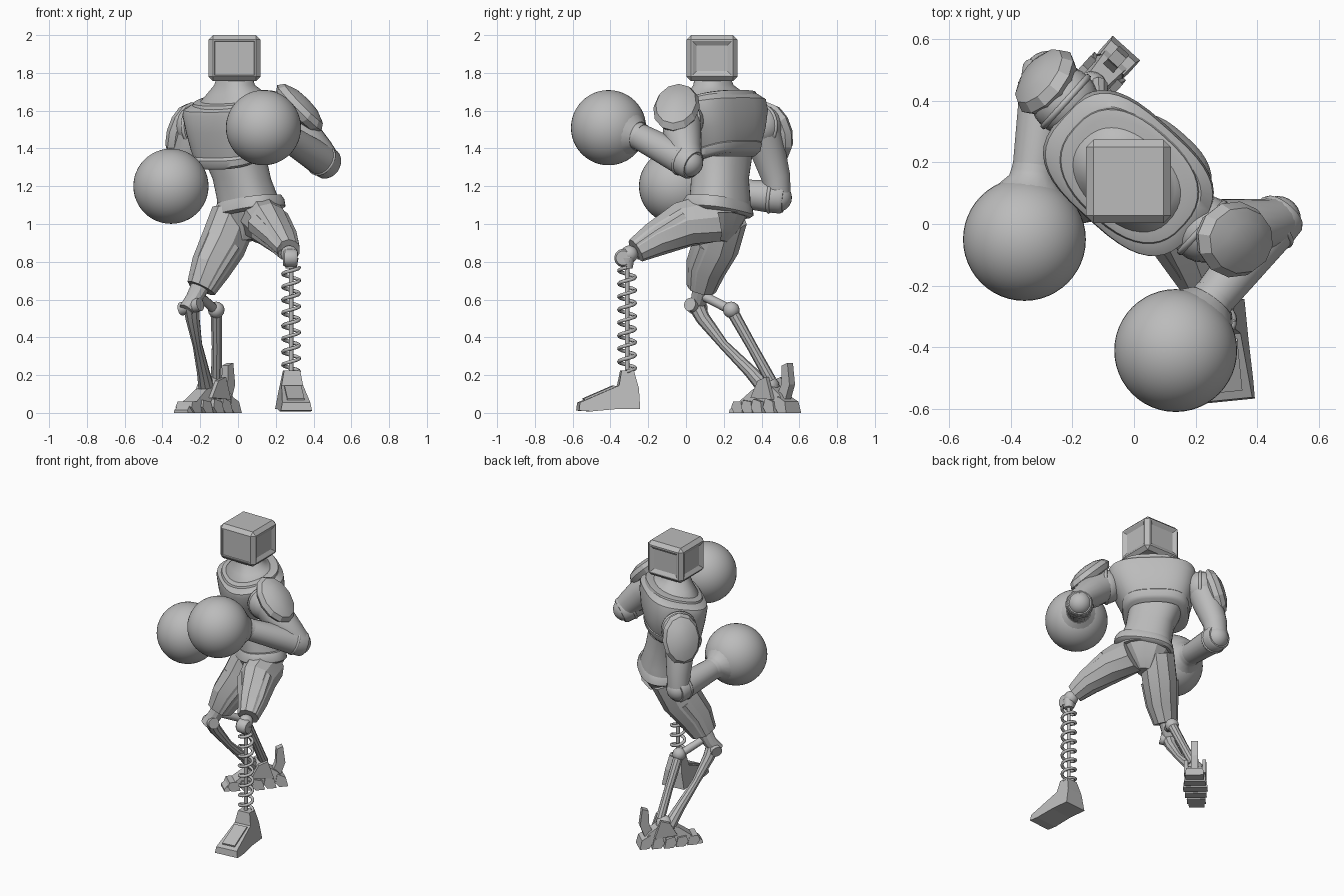
import bpy, bmesh, math
from mathutils import Vector, Matrix

if "Cube" in bpy.data.objects:
    bpy.data.objects.remove(bpy.data.objects["Cube"])

grey = bpy.data.materials.new("plain_grey")
grey.use_nodes = True
COLOR = (0.5, 0.5, 0.5, 1)
grey.diffuse_color = COLOR
grey.node_tree.nodes["Principled BSDF"].inputs["Base Color"].default_value = COLOR

YAW = math.radians(-42)          # the body is turned to its right
U = Vector((math.cos(YAW), math.sin(YAW), 0))     # towards its left shoulder
V = Vector((-math.sin(YAW), math.cos(YAW), 0))    # towards its back


def finish(name, bm, angle=30):
    bmesh.ops.recalc_face_normals(bm, faces=bm.faces)
    mesh = bpy.data.meshes.new(name)
    bm.to_mesh(mesh)
    bm.free()
    ob = bpy.data.objects.new(name, mesh)
    bpy.context.collection.objects.link(ob)
    mesh.materials.append(grey)
    if angle:
        bpy.ops.object.select_all(action='DESELECT')
        ob.select_set(True)
        bpy.context.view_layer.objects.active = ob
        bpy.ops.object.shade_smooth_by_angle(angle=math.radians(angle))


def skin(name, rings, angle=30):
    """Joins rings of points into a capped tube."""
    bm = bmesh.new()
    loops = [[bm.verts.new(p) for p in r] for r in rings]
    n = len(loops[0])
    for a, b in zip(loops, loops[1:]):
        for i in range(n):
            j = (i + 1) % n
            bm.faces.new((a[i], a[j], b[j], b[i]))
    bm.faces.new(loops[0])
    bm.faces.new(loops[-1])
    finish(name, bm, angle)


def body(name, rows, n=40, power=3, lean=0.0, angle=40):
    """Rounded-square sections: z, x, y, half width, half depth, rise to the back."""
    rings = []
    for z, x, y, a, b, tilt in rows:
        ring = []
        for i in range(n):
            t = 2 * math.pi * i / n
            c, s = math.cos(t), math.sin(t)
            u = a * math.copysign(abs(c) ** (2 / power), c)
            v = b * math.copysign(abs(s) ** (2 / power), s)
            ring.append(Vector((x, y, z + tilt * v + lean * u)) + U * u + V * v)
        rings.append(ring)
    skin(name, rings, angle)


def limb(name, pts, n=20, squash=1.0, side=(1, 0, 0), angle=40):
    """Tapered tube through points x, y, z, radius."""
    ps = [Vector(p[:3]) for p in pts]
    rings = []
    for i, p in enumerate(ps):
        d = (ps[min(i + 1, len(ps) - 1)] - ps[max(i - 1, 0)]).normalized()
        s = Vector(side)
        s = (s - d * s.dot(d)).normalized()
        t = d.cross(s)
        r = pts[i][3]
        rings.append([p + s * (r * squash * math.cos(k)) + t * (r * math.sin(k))
                      for k in (2 * math.pi * (j + 0.5) / n for j in range(n))])
    skin(name, rings, angle)


def ball(name, loc, r, seg=24, scale=(1, 1, 1), axis=(0, 0, 1), angle=60):
    bm = bmesh.new()
    bmesh.ops.create_uvsphere(bm, u_segments=seg, v_segments=seg // 2, radius=r)
    turn = Vector(axis).to_track_quat('Z', 'Y').to_matrix().to_4x4()
    bm.transform(Matrix.Translation(loc) @ turn @ Matrix.Diagonal((*scale, 1)))
    finish(name, bm, angle)


def prism(name, profile, half, origin, forward, taper=0.0):
    """Side profile (forward, up) given a width that narrows with height."""
    f = Vector(forward).normalized()
    s = Vector((f.y, -f.x, 0))
    rings = [[Vector(origin) + f * d + Vector((0, 0, z)) + s * k * (half - taper * z)
              for d, z in profile] for k in (-1, 1)]
    skin(name, rings, 0)


def wire(name, pts, r, cyclic=False):
    cu = bpy.data.curves.new(name, 'CURVE')
    cu.dimensions = '3D'
    cu.bevel_depth, cu.bevel_resolution = r, 1
    sp = cu.splines.new('POLY')
    sp.points.add(len(pts) - 1)
    for q, p in zip(sp.points, pts):
        q.co = (*p, 1)
    sp.use_cyclic_u = cyclic
    bpy.context.collection.objects.link(bpy.data.objects.new(name, cu))
    cu.materials.append(grey)


def hoop(name, c, axis, rad, r):
    q = Vector(axis).to_track_quat('Z', 'Y')
    wire(name, [Vector(c) + q @ Vector((rad * math.cos(a), rad * math.sin(a), 0))
                for a in (math.pi * i / 16 for i in range(32))], r, True)


# Head: chamfered box with a screen and recessed panels
bm = bmesh.new()
bmesh.ops.create_cube(bm, size=1)
bm.transform(Matrix.Translation((-0.018, 0.138, 1.878)) @ Matrix.Diagonal((0.275, 0.27, 0.244, 1)))
bmesh.ops.bevel(bm, geom=bm.edges[:], offset=0.024, segments=1, affect='EDGES')
bm.normal_update()
big = [f for f in bm.faces if f.calc_area() > 0.03 and abs(f.normal.z) < 0.5]
screen = [f for f in big if f.normal.y < -0.5]
sides = [f for f in big if f not in screen]
for faces, rim, slope, depth in ((screen, .01, .004, -.006), (sides, .012, .03, -.014)):
    bmesh.ops.inset_individual(bm, faces=faces, thickness=rim, depth=0)
    bmesh.ops.inset_individual(bm, faces=faces, thickness=slope, depth=depth)
finish("head", bm, 0)

# Torso
body("waist", [(1.06, .06, .18, .17, .14, 0), (1.14, .05, .18, .165, .14, 0),
               (1.24, .02, .18, .155, .135, 0), (1.36, -.02, .185, .17, .145, 0)], power=2.4)
body("chest", [(1.345, -.025, .185, .185, .15, .3), (1.41, -.025, .185, .22, .172, .22),
               (1.5, -.022, .175, .255, .19, .1), (1.59, -.018, .165, .285, .198, .1),
               (1.63, -.016, .16, .28, .193, .2), (1.655, -.015, .155, .24, .165, .25)])
body("chest_band", [(1.335, -.025, .185, .185, .155, .3), (1.35, -.025, .185, .208, .168, .3),
                    (1.385, -.025, .185, .216, .175, .3), (1.4, -.025, .185, .205, .165, .3)])
body("shoulder_yoke", [(1.6, -.015, .155, .225, .17, .25), (1.66, -.015, .152, .205, .15, .2),
                       (1.695, -.016, .15, .16, .12, .1), (1.735, -.018, .145, .11, .095, 0),
                       (1.79, -.018, .14, .088, .085, 0)], power=2.3)
body("collar_trim", [(1.63, -.015, .155, .245, .18, .25), (1.667, -.015, .155, .235, .17, .25),
                     (1.673, -.015, .155, .205, .15, .25)], power=2.5)

# Pelvis, raised on the side of the lifted leg
body("belt", [(1.055, .06, .17, .175, .14, 0), (1.07, .06, .17, .192, .158, 0),
              (1.105, .06, .17, .187, .152, 0), (1.13, .06, .17, .17, .14, 0)], power=2.6, lean=.16)
body("pelvis", [(.91, .04, .16, .05, .06, 0), (.97, .05, .17, .1, .1, 0), (1.075, .06, .17, .178, .145, 0)],
     n=12, power=2.2, lean=.16, angle=20)

# Arms: shoulder joint, pad, upper arm, elbow, forearm, cuff and glove
arms = {
    "left": dict(joint=(.225, -.015, 1.55), pad=(.325, -.05, 1.615), face=(.65, -.1, .65), way=1,
                 upper=[(.24, -.02, 1.55, .1), (.34, -.02, 1.47, .102), (.43, .0, 1.38, .082), (.465, .01, 1.33, .078)],
                 elbow=(.465, .015, 1.325), wrist=(.25, -.25, 1.465), glove=(.135, -.41, 1.51)),
    "right": dict(joint=(-.225, .4, 1.52), pad=(-.285, .46, 1.485), face=(-.72, .58, .3), way=-1,
                  upper=[(-.22, .4, 1.53, .1), (-.255, .43, 1.4, .095), (-.275, .475, 1.25, .078), (-.28, .485, 1.15, .07)],
                  elbow=(-.28, .485, 1.14), wrist=(-.325, .17, 1.175), glove=(-.355, -.05, 1.2)),
}
for s, a in arms.items():
    E, W, G = Vector(a["elbow"]), Vector(a["wrist"]), Vector(a["glove"])
    J, P, F = Vector(a["joint"]), Vector(a["pad"]), Vector(a["face"])
    ball(s + "_shoulder_joint", J, .11)
    hoop(s + "_arm_hole_trim", J - U * .005 * a["way"], U, .105, .012)
    ball(s + "_shoulder_pad", P, .148, 12, (.84, 1.14, .44), F, 20)
    limb(s + "_upper_arm", a["upper"])
    d = (W - E).normalized()
    ball(s + "_elbow", E, .076)
    limb(s + "_forearm", [(*(E - d * .035), .075), (*(E - d * .02), .084), (*(E + d * .05), .085),
                          (*W, .07)])
    hoop(s + "_elbow_ring", E + d * .04, d, .081, .01)
    g = (G - W).normalized()
    limb(s + "_glove_cuff", [(*(W - g * .025), .07), (*(W + g * .005), .074), (*(G - g * .2), .078),
                             (*(G - g * .165), .11)])
    ball(s + "_glove", G, .199, 48)

# Thighs with raised panels
thighs = {
    "left": [(.115, .14, 1.035, .14), (.165, -.02, .995, .128), (.235, -.17, .915, .096), (.268, -.265, .86, .07)],
    "right": [(-.02, .2, 1.04, .135), (-.08, .16, .89, .132), (-.145, .105, .77, .115), (-.195, .08, .66, .086)],
}
for s, pts in thighs.items():
    limb(s + "_thigh", pts, 10, .87, U, 15)
    ends = [Vector(p[:3]) for p in pts]
    way = arms[s]["way"]
    for k, off, lift in (("outer", U * way, .55), ("inner", -U * way, .55), ("front", -V, .66)):
        d = (ends[-1] - ends[0]).normalized()
        o = (off - d * off.dot(d)).normalized()
        strip = [(*(e + o * p[3] * lift), p[3] * .36) for e, p in zip(ends[1:], pts[1:])]
        limb(f"{s}_thigh_{k}_panel", strip, 6, 1.3, d.cross(o), 15)

# Left lower leg: knee hub, rod, coil spring
ball("left_knee_ball", (.272, -.3, .84), .046)
limb("left_knee_hub", [(.238, -.328, .82, .038), (.25, -.328, .82, .048), (.302, -.332, .82, .048),
                       (.315, -.332, .82, .038)], 20, side=(0, 1, 0))
X, Y = .281, -.312
limb("spring_cap", [(X, Y, .765, .03), (X, Y, .82, .04)], 16)
limb("spring_rod", [(X, Y, .2, .012), (X, Y, .8, .012)], 12)
TURNS, STEPS = 8, 20
wire("coil_spring", [(X + .043 * math.cos(2 * math.pi * i / STEPS), Y + .043 * math.sin(2 * math.pi * i / STEPS),
                      .22 + .55 * i / (TURNS * STEPS)) for i in range(TURNS * STEPS + 1)], .01)

# Left foot: wedge shoe with an instep plate
shoe = [(-.06, .02), (-.055, .13), (-.03, .225), (.035, .225), (.05, .145), (.26, .055), (.265, .012),
        (.2, .008), (.07, .02)]
toe_way = (.1, -1, 0)
prism("left_foot", shoe, .085, (.283, -.31, 0), toe_way, .19)
prism("left_instep_plate", [(.055, .13), (.075, .146), (.235, .077), (.23, .06)], .045, (.283, -.31, 0), toe_way)

# Right knee and linkage shin
limb("right_knee_hub", [(-.275, .035, .545, .04), (-.235, .07, .6, .045), (-.2, .085, .67, .05)], 12, angle=20)
limb("right_knee_pin", [(-.3, .085, .55, .036), (-.2, .02, .575, .036)], 16)
limb("right_shin", [(-.25, .05, .58, .046), (-.24, .09, .5, .038), (-.215, .2, .36, .026),
                    (-.185, .34, .22, .034), (-.165, .43, .12, .045)], 10, angle=20)
limb("right_knee_lever", [(-.21, .08, .625, .024), (-.12, .24, .545, .026)], 10)
ball("right_lever_joint", (-.115, .24, .545), .044, 16)
limb("right_rear_rod", [(-.115, .24, .545, .032), (-.112, .35, .35, .028), (-.115, .45, .17, .03)], 10, angle=20)
ball("right_ankle", (-.14, .44, .14), .055, 16)

# Right foot: overlapping plates, tapered to both ends, and a heel spur
A, FW = Vector((-.155, .425, 0)), -V
side = Vector((FW.y, -FW.x, 0))
prism("right_foot_core", [(-.18, .03), (-.13, .1), (-.05, .15), (.06, .125), (.15, .06), (.18, .02), (.0, .015)],
      .058, A, FW, .15)
for i in range(5):
    d = -.195 + .078 * i
    prism(f"right_sole_plate_{i}", [(d, 0), (d + .015, .06), (d + .07, .088 - .007 * i), (d + .082, .03),
                                    (d + .06, 0)], .078 - .009 * abs(i - 2), A, FW, .1)
prism("right_toe", [(.15, 0), (.14, .06), (.185, .05), (.22, .015), (.22, 0)], .05, A, FW, .2)
prism("right_heel_spur", [(-.09, .08), (-.125, .15), (-.13, .25), (-.17, .265), (-.185, .15), (-.155, .07)],
      .022, A, FW)
for k, place in ((-1, "inner"), (1, "outer")):
    prism(f"right_ankle_fin_{place}", [(-.1, .07), (-.06, .19), (.0, .17), (.05, .08)],
          .012, A + side * .058 * k, FW)
